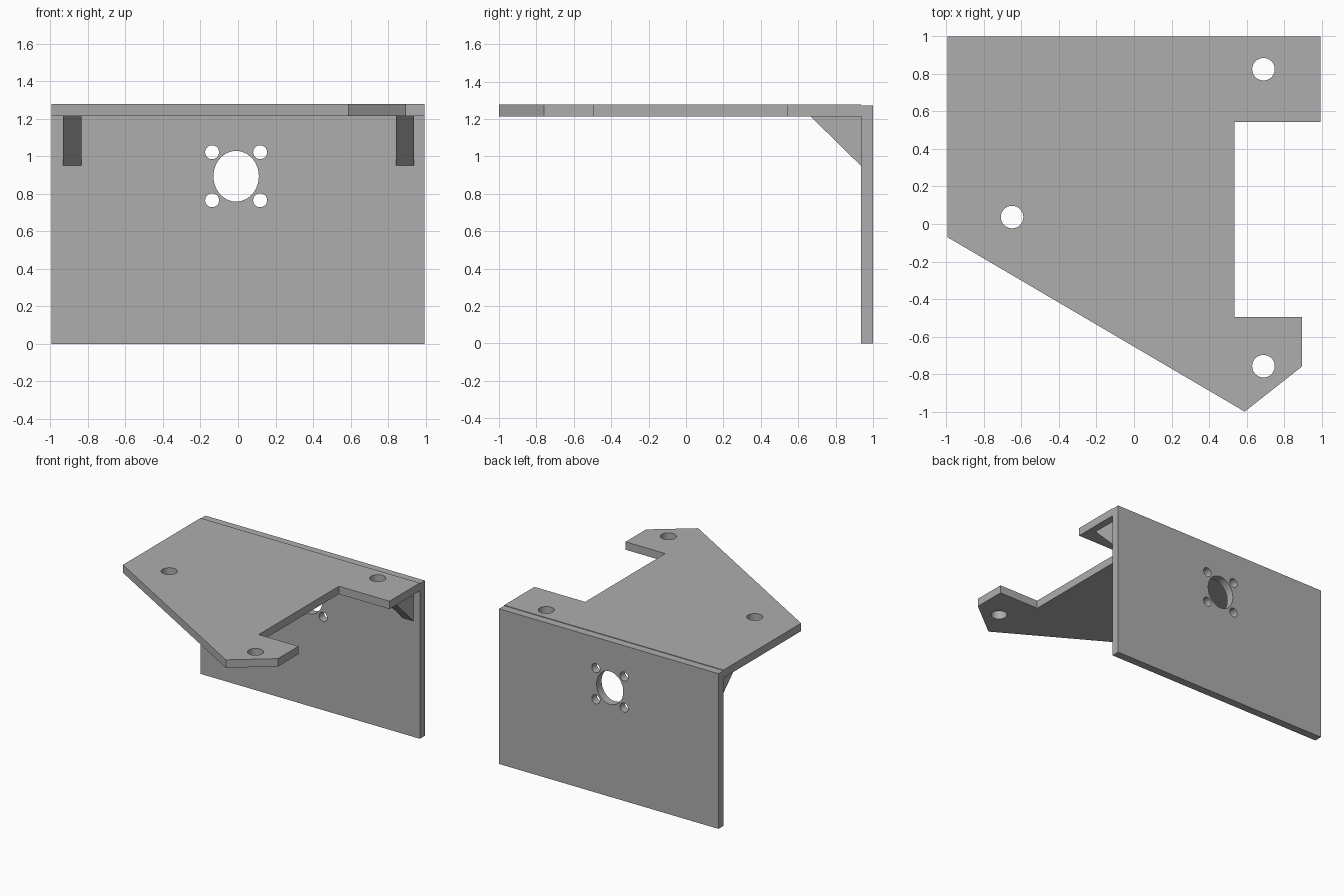
import bpy, bmesh, math
from mathutils import Matrix, Vector

if "Cube" in bpy.data.objects:
    bpy.data.objects.remove(bpy.data.objects["Cube"])

# Single grey finish
grey = bpy.data.materials.new("plain grey")
grey.use_nodes = True
color = (0.42, 0.42, 0.42, 1)
grey.diffuse_color = color
grey.node_tree.nodes["Principled BSDF"].inputs["Base Color"].default_value = color

HALF_X = 0.995
PLATE_LOW, PLATE_TOP = 1.213, 1.278   # height of the mounting plate
WALL_FRONT, WALL_TOP = 0.935, 1.273   # inner face and top of the wall


def add_object(name, bm):
    bmesh.ops.recalc_face_normals(bm, faces=bm.faces)
    mesh = bpy.data.meshes.new(name)
    bm.to_mesh(mesh)
    bm.free()
    obj = bpy.data.objects.new(name, mesh)
    mesh.materials.append(grey)
    bpy.context.collection.objects.link(obj)
    return obj


def prism(name, outline, direction):
    """Extrude a closed outline of 3D points along a direction."""
    bm = bmesh.new()
    face = bm.faces.new([bm.verts.new(p) for p in outline])
    result = bmesh.ops.extrude_face_region(bm, geom=[face], use_keep_orig=True)
    moved = [g for g in result["geom"] if isinstance(g, bmesh.types.BMVert)]
    bmesh.ops.translate(bm, verts=moved, vec=Vector(direction))
    return add_object(name, bm)


def drill(obj, holes, rotation):
    """Cut holes given as (centre, radius across x, other radius)."""
    bm = bmesh.new()
    for centre, rx, ry in holes:
        bmesh.ops.create_cone(
            bm, cap_ends=True, segments=48, radius1=1, radius2=1, depth=0.4,
            matrix=Matrix.Translation(centre) @ rotation @ Matrix.Diagonal((rx, ry, 1, 1)))
    cutter = add_object(obj.name + "_cutter", bm)
    cutter.hide_render = True
    mod = obj.modifiers.new("holes", "BOOLEAN")
    mod.operation, mod.solver, mod.object = "DIFFERENCE", "EXACT", cutter
    bpy.context.view_layer.objects.active = obj
    bpy.ops.object.modifier_apply(modifier=mod.name)
    bpy.data.objects.remove(cutter)
    # Smooth hole walls, crisp rims
    bpy.ops.object.select_all(action="DESELECT")
    obj.select_set(True)
    bpy.ops.object.shade_smooth_by_angle(angle=math.radians(20))


# Mounting plate: notched outline with three bolt holes
outline = [(-HALF_X, WALL_FRONT), (HALF_X, WALL_FRONT), (HALF_X, 0.543), (0.535, 0.543),
           (0.535, -0.495), (0.895, -0.495), (0.895, -0.76), (0.59, -1), (-HALF_X, -0.07)]
plate = prism("mounting_plate", [(x, y, PLATE_LOW) for x, y in outline],
              (0, 0, PLATE_TOP - PLATE_LOW))
bolts = [(0.69, 0.825), (-0.65, 0.037), (0.69, -0.758)]
drill(plate, [((x, y, PLATE_TOP), 0.06, 0.06) for x, y in bolts], Matrix.Identity(4))

# Upright wall: oval shaft hole ringed by four screw holes
wall = prism("upright_wall",
             [(-HALF_X, 1, 0), (HALF_X, 1, 0), (HALF_X, 1, WALL_TOP), (-HALF_X, 1, WALL_TOP)],
             (0, WALL_FRONT - 1, 0))
cx, cz, offset = -0.01, 0.893, 0.128
holes = [((cx, 1, cz), 0.121, 0.135)]
holes += [((cx + sx * offset, 1, cz + sz * offset), 0.037, 0.037)
          for sx in (-1, 1) for sz in (-1, 1)]
drill(wall, holes, Matrix.Rotation(math.pi / 2, 4, "X"))

# Triangular gussets in the inner corner
for name, x in (("right_gusset", -0.932), ("left_gusset", 0.841)):
    prism(name, [(x, WALL_FRONT, PLATE_LOW), (x, 0.667, PLATE_LOW), (x, WALL_FRONT, 0.95)],
          (0.097, 0, 0))
